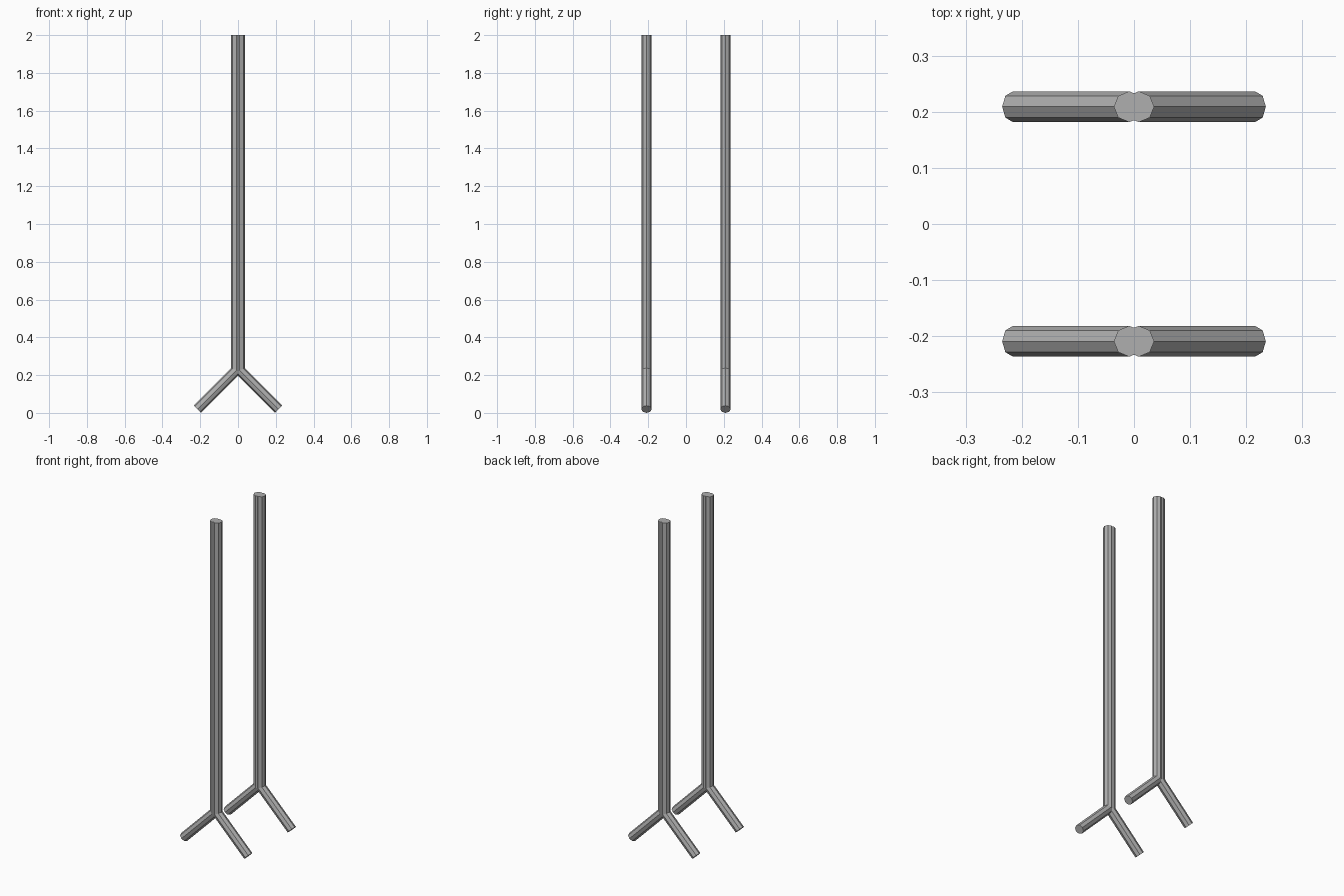
import bpy, bmesh, math
from mathutils import Vector

if "Cube" in bpy.data.objects:
    bpy.data.objects.remove(bpy.data.objects["Cube"])

R = 0.0275      # tube radius
SIDES = 8
BEND_Z = 0.226  # height where the post splays into a foot

# Dark grey metal
metal = bpy.data.materials.new("dark_metal")
metal.diffuse_color = (0.43, 0.43, 0.43, 1)
metal.use_nodes = True
metal.node_tree.nodes["Principled BSDF"].inputs["Base Color"].default_value = metal.diffuse_color


def bent_tube(name, side, y):
    """Octagonal tube: vertical post mitred into a 45 degree splayed foot."""
    x0, x1 = side * 0.0085, side * 0.2155
    c, s = math.cos(math.pi / 4), math.sin(math.pi / 4)
    mitre = math.tan(math.pi / 8)
    # centre of each ring, and its in-plane axis (the other axis is always y)
    stations = [
        (Vector((x1, y, 0.0194)), Vector((side * c, 0, s))),
        (Vector((x0, y, BEND_Z)), Vector((side, 0, mitre))),
        (Vector((x0, y, 2.0)), Vector((side, 0, 0))),
    ]
    bm = bmesh.new()
    rings = []
    for centre, axis in stations:
        ring = []
        for i in range(SIDES):
            a = 2 * math.pi * i / SIDES
            p = centre + axis * (R * math.cos(a)) + Vector((0, R * math.sin(a), 0))
            ring.append(bm.verts.new(p))
        rings.append(ring)
    for lo, hi in zip(rings, rings[1:]):
        for i in range(SIDES):
            j = (i + 1) % SIDES
            bm.faces.new((lo[i], lo[j], hi[j], hi[i]))
    bm.faces.new(rings[0])
    bm.faces.new(rings[-1])
    bmesh.ops.recalc_face_normals(bm, faces=bm.faces)
    mesh = bpy.data.meshes.new(name)
    bm.to_mesh(mesh)
    bm.free()
    mesh.materials.append(metal)
    obj = bpy.data.objects.new(name, mesh)
    bpy.context.collection.objects.link(obj)
    return obj


# Two forked posts, each a mirrored pair of bent tubes
for row, y in (("front", -0.209), ("back", 0.209)):
    for label, side in (("left", -1), ("right", 1)):
        bent_tube(f"{row}_{label}_bent_post", side, y)
